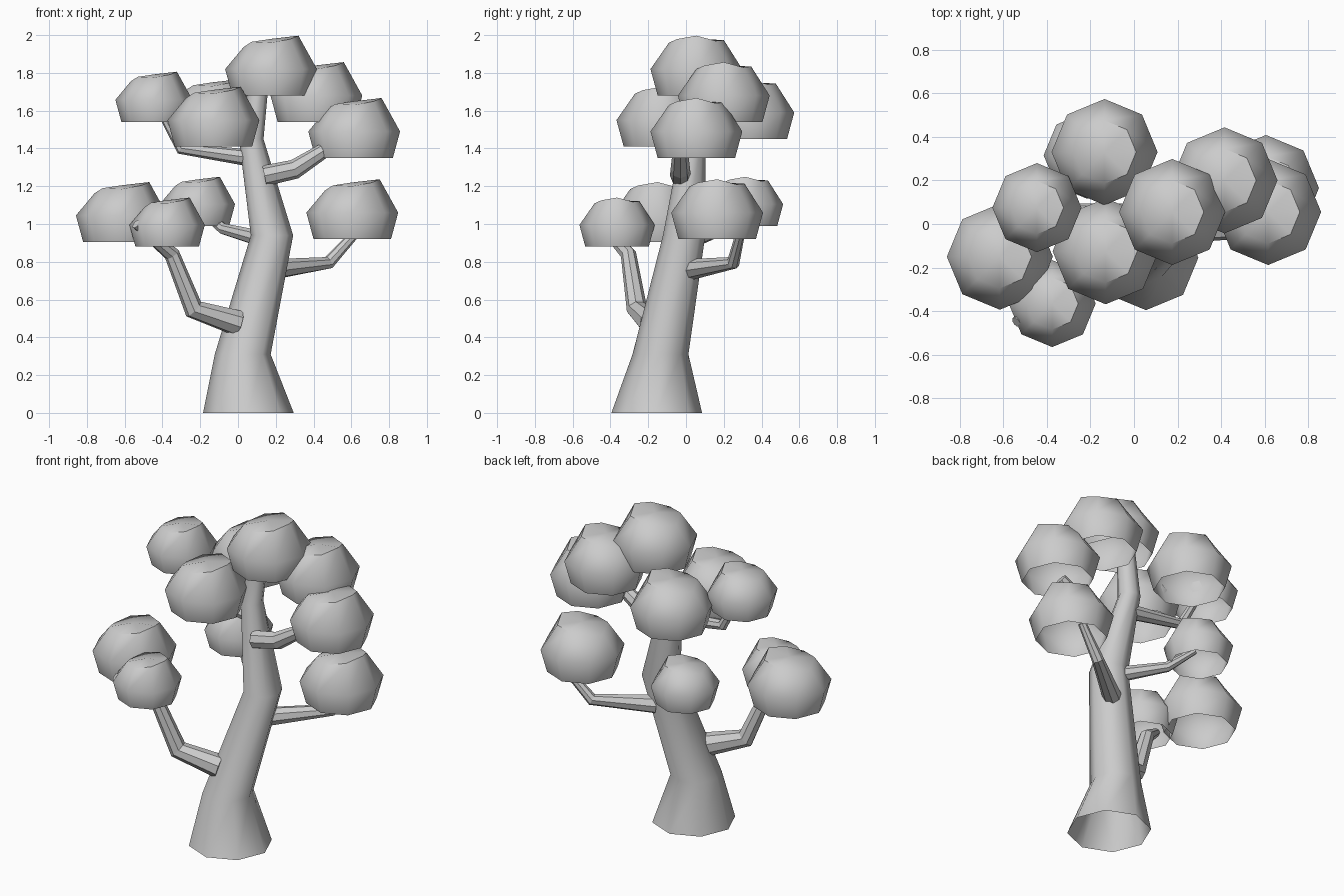
import bpy, bmesh, math
from mathutils import Vector

if "Cube" in bpy.data.objects:
    bpy.data.objects.remove(bpy.data.objects["Cube"])

SIDES = 8


def ring(bm, centre, radius, rot=None, phase=0.0):
    out = []
    for i in range(SIDES):
        a = math.tau * i / SIDES + phase
        v = Vector((math.cos(a), math.sin(a), 0)) * radius
        if rot:
            v = rot @ v
        out.append(bm.verts.new(Vector(centre) + v))
    return out


def bridge(bm, a, b):
    for i in range(SIDES):
        j = (i + 1) % SIDES
        bm.faces.new((a[i], a[j], b[j], b[i]))


def finish(bm, name, smooth=None):
    bmesh.ops.recalc_face_normals(bm, faces=bm.faces[:])
    me = bpy.data.meshes.new(name)
    bm.to_mesh(me)
    bm.free()
    ob = bpy.data.objects.new(name, me)
    bpy.context.collection.objects.link(ob)
    if smooth:
        bpy.ops.object.select_all(action='DESELECT')
        ob.select_set(True)
        bpy.context.view_layer.objects.active = ob
        bpy.ops.object.shade_smooth_by_angle(angle=math.radians(smooth))
    return ob


def tube(name, path, along=True, smooth=None, caps=True):
    """Loft through (x, y, z, radius) points."""
    bm = bmesh.new()
    pts = [Vector(p[:3]) for p in path]
    rings = []
    for i, p in enumerate(path):
        rot = None
        if along:
            d = Vector((0, 0, 0))
            if i > 0:
                d += (pts[i] - pts[i - 1]).normalized()
            if i < len(pts) - 1:
                d += (pts[i + 1] - pts[i]).normalized()
            rot = Vector((0, 0, 1)).rotation_difference(d.normalized())
        rings.append(ring(bm, pts[i], p[3], rot))
    for a, b in zip(rings, rings[1:]):
        bridge(bm, a, b)
    if caps:
        bm.faces.new(rings[0])
        bm.faces.new(rings[-1])
    return finish(bm, name, smooth)


def crown(name, x, y, z, s):
    """Open-bottomed faceted dome with an uneven flattened top."""
    bm = bmesh.new()
    low = ring(bm, (x, y, z), 0.205 * s)
    mid = ring(bm, (x, y, z + 0.14 * s), 0.243 * s)
    top = ring(bm, (x, y, z + 0.287 * s), 0.145 * s)
    for i, v in enumerate(top):
        a = math.tau * i / SIDES
        v.co.z += (0.02 * math.cos(a) + 0.012 * math.cos(3 * a + 0.6)) * s
    bridge(bm, low, mid)
    bridge(bm, mid, top)
    tip = bm.verts.new((x, y, z + 0.3 * s))
    for i in range(SIDES):
        bm.faces.new((top[i], top[(i + 1) % SIDES], tip))
    return finish(bm, name, 53)


# leaning trunk, open at the base
tube("trunk", [(0.055, -0.155, 0, 0.24), (0.025, -0.135, 0.31, 0.148),
               (0.18, -0.01, 0.94, 0.112), (0.07, 0.04, 1.45, 0.065),
               (0.115, 0.06, 1.78, 0.05)], along=False, smooth=60, caps=False)

# branches
branches = {
    "branch_low_left": [(0.0, -0.18, 0.475, 0.07), (-0.235, -0.26, 0.55, 0.055),
                        (-0.35, -0.305, 0.84, 0.042), (-0.54, -0.45, 1.0, 0.025)],
    "branch_low_right": [(0.19, 0.03, 0.76, 0.055), (0.48, 0.25, 0.795, 0.035),
                         (0.63, 0.29, 0.96, 0.024)],
    "branch_mid_back": [(0.13, 0.04, 0.92, 0.045), (-0.08, 0.2, 0.975, 0.03),
                        (-0.2, 0.3, 1.08, 0.02)],
    "branch_mid_right": [(0.14, -0.03, 1.255, 0.055), (0.3, -0.03, 1.29, 0.052),
                         (0.52, -0.03, 1.43, 0.035)],
    "branch_high_left": [(0.06, 0.05, 1.35, 0.045), (-0.3, 0.06, 1.4, 0.033),
                         (-0.42, 0.07, 1.62, 0.022)],
}
for name, path in branches.items():
    tube(name, path)

# foliage domes: x, y, base z, scale
crowns = [
    (0.175, 0.055, 1.68, 1.0), (0.415, 0.2, 1.54, 1.0), (0.615, 0.055, 1.35, 1.0),
    (0.605, 0.165, 0.92, 1.0), (-0.445, 0.075, 1.54, 0.84), (-0.13, -0.125, 1.41, 1.0),
    (-0.135, 0.33, 1.45, 1.0), (-0.615, -0.15, 0.905, 1.0), (-0.375, -0.365, 0.88, 0.82),
    (-0.215, 0.315, 0.99, 0.82),
]
for i, c in enumerate(crowns):
    crown(f"foliage_{i + 1}", *c)
